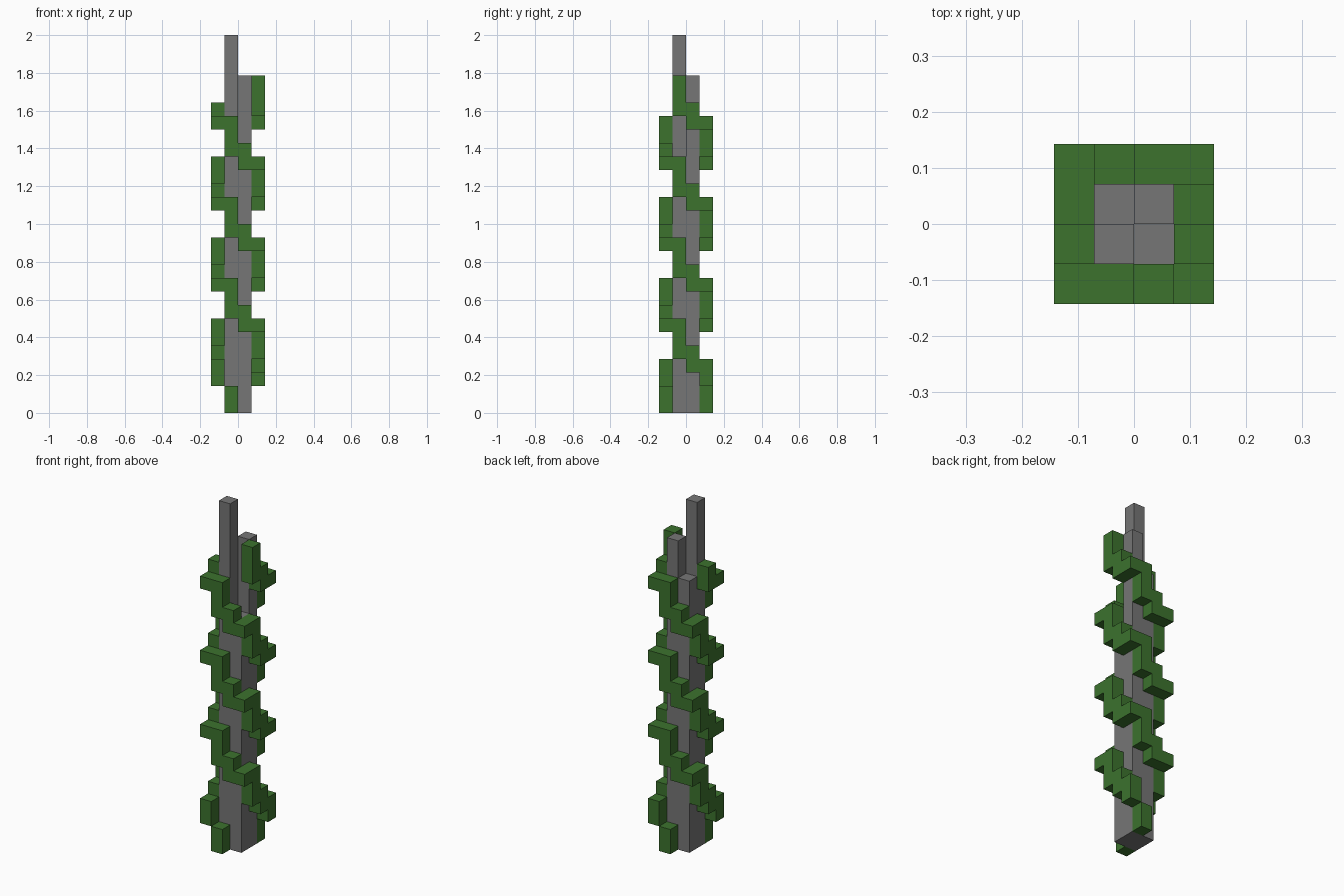
import bpy
import bmesh
from mathutils import Matrix, Vector

UNIT = 2 / 28  # one block edge

cube = bpy.data.objects.get("Cube")
if cube:
    bpy.data.objects.remove(cube, do_unlink=True)


def make_material(name, color):
    mat = bpy.data.materials.new(name)
    mat.use_nodes = True
    mat.diffuse_color = color
    bsdf = mat.node_tree.nodes["Principled BSDF"]
    bsdf.inputs["Base Color"].default_value = color
    bsdf.inputs["Roughness"].default_value = 0.9
    return mat


def add_box(bm, cx, cy, low, high):
    """Add a one-block-wide box between two heights, in block units."""
    place = Matrix.Translation(Vector((cx, cy, (low + high) / 2)) * UNIT)
    size = Matrix.Diagonal((UNIT, UNIT, (high - low) * UNIT, 1))
    bmesh.ops.create_cube(bm, size=1, matrix=place @ size)


def finish(bm, name, mat):
    mesh = bpy.data.meshes.new(name)
    bm.to_mesh(mesh)
    bm.free()
    mesh.materials.append(mat)
    obj = bpy.data.objects.new(name, mesh)
    bpy.context.collection.objects.link(obj)


stone = make_material("stone_grey", (0.18, 0.18, 0.18, 1))
leaf = make_material("vine_green", (0.045, 0.17, 0.027, 1))

# Stone core: four square shafts broken off at different heights
shafts = {
    "front_right_shaft": (-0.5, -0.5, 28),
    "back_left_shaft": (0.5, 0.5, 25),
    "back_right_shaft": (-0.5, 0.5, 22),
    "front_left_shaft": (0.5, -0.5, 19),
}
for name, (cx, cy, height) in shafts.items():
    bm = bmesh.new()
    add_box(bm, cx, cy, 0, height)
    finish(bm, name, stone)

# Vine pieces crossing one side: x, y, bottom, top
CLIMB = [(0.5, -1.5, 0, 2), (-0.5, -1.5, 1, 4), (-1.5, -1.5, 3, 4)]
ROOT = [(-0.5, -1.5, 0, 2), (-1.5, -1.5, 2, 4)]


def add_vine(name, first_side, tip_pieces):
    """Wind a vine clockwise, climbing three blocks on each side."""
    bm = bmesh.new()
    for step in range(8):
        pieces = ROOT if step == 0 else CLIMB
        if step == 7:
            pieces = CLIMB[:tip_pieces]
        for x, y, low, high in pieces:
            for _ in range((first_side + step) % 4):
                x, y = y, -x
            add_box(bm, x, y, low + 3 * step, high + 3 * step)
    finish(bm, name, leaf)


# Two vines start on opposite sides; one ends a piece sooner
add_vine("front_vine", 0, 2)
add_vine("back_vine", 2, 1)
